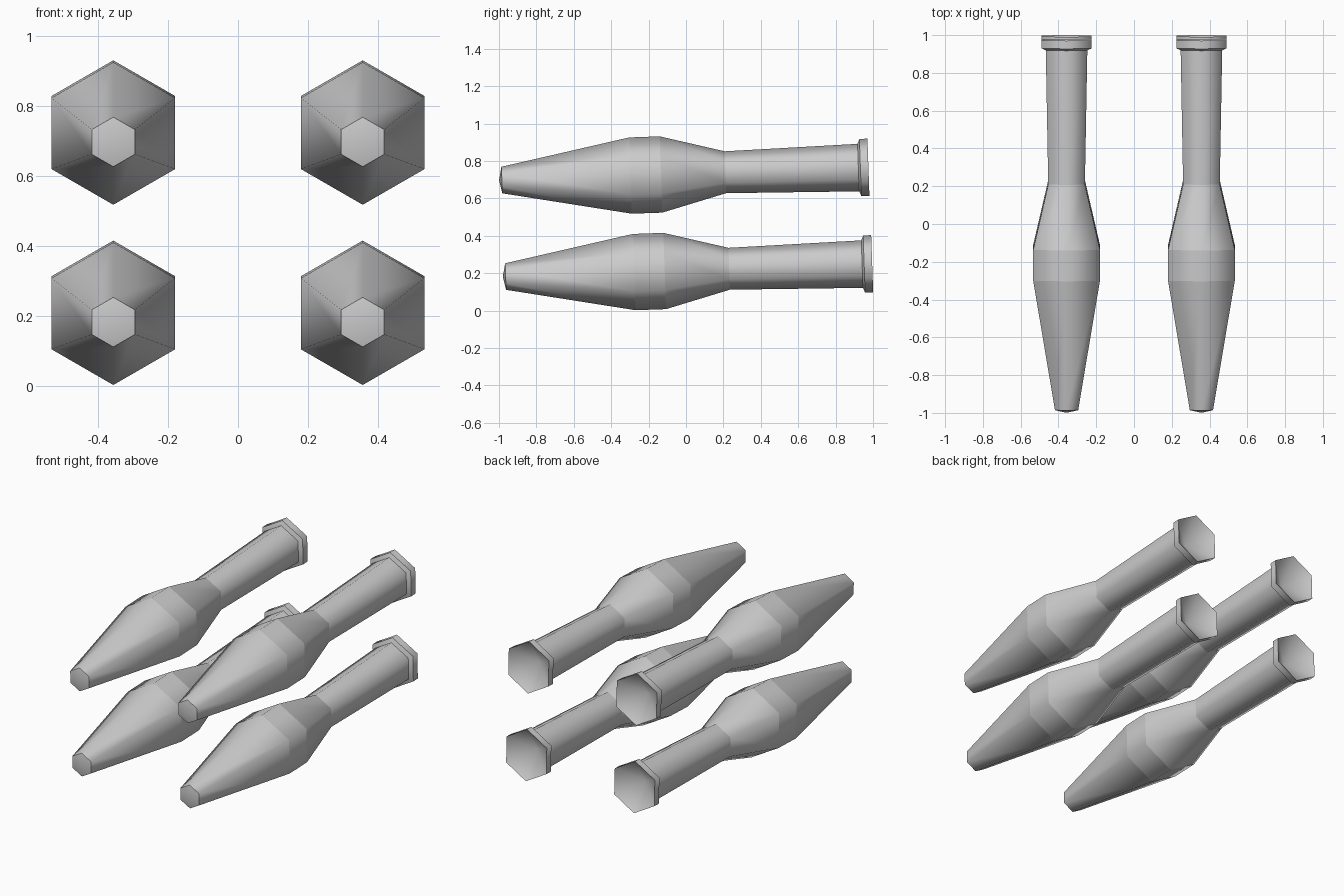
import bpy, bmesh, math

cube = bpy.data.objects.get("Cube")
if cube:
    bpy.data.objects.remove(cube, do_unlink=True)

grey = bpy.data.materials.new("light_grey")
grey.use_nodes = True
colour = (0.6, 0.6, 0.6, 1)
grey.diffuse_color = colour
grey.node_tree.nodes["Principled BSDF"].inputs["Base Color"].default_value = colour

SIDES = 6
# (position along the axis, corner radius) from nose point to nozzle throat
PROFILE = [
    (-0.990, 0.0),                                        # nose point
    (-0.975, 0.071), (-0.287, 0.204), (-0.124, 0.204),    # warhead
    (0.221, 0.112), (0.932, 0.127),                       # tail tube
    (0.943, 0.153), (0.986, 0.153),                       # rear collar
    (0.880, 0.0),                                         # hollow nozzle
]


def lathe_mesh(name):
    """Six-sided body around the y axis, smooth around and sharp at each ring."""
    bm = bmesh.new()
    rings = []
    for y, r in PROFILE:
        count = SIDES if r else 1
        rings.append([bm.verts.new((r * math.sin(math.tau * i / SIDES), y,
                                    r * math.cos(math.tau * i / SIDES)))
                      for i in range(count)])
    for a, b in zip(rings, rings[1:]):
        for i in range(SIDES):
            j = (i + 1) % SIDES
            if len(a) == 1:
                bm.faces.new((a[0], b[i], b[j]))
            elif len(b) == 1:
                bm.faces.new((a[i], a[j], b[0]))
            else:
                bm.faces.new((a[i], a[j], b[j], b[i]))
    bmesh.ops.recalc_face_normals(bm, faces=bm.faces[:])
    for f in bm.faces:
        f.smooth = True
    # Ring edges stay crisp
    for e in bm.edges:
        if abs(e.verts[0].co.y - e.verts[1].co.y) < 1e-5:
            e.smooth = False
    me = bpy.data.meshes.new(name)
    bm.to_mesh(me)
    bm.free()
    me.materials.append(grey)
    return me


mesh = lathe_mesh("rocket_body")

# Two rows of two, tails raised by two degrees
for row, y, z in (("upper", -0.01, 0.732), ("lower", 0.01, 0.216)):
    for side, x in (("left", 0.357), ("right", -0.357)):
        ob = bpy.data.objects.new(f"{row}_{side}_rocket", mesh)
        ob.location = (x, y, z)
        ob.rotation_euler.x = math.radians(2)
        bpy.context.collection.objects.link(ob)
